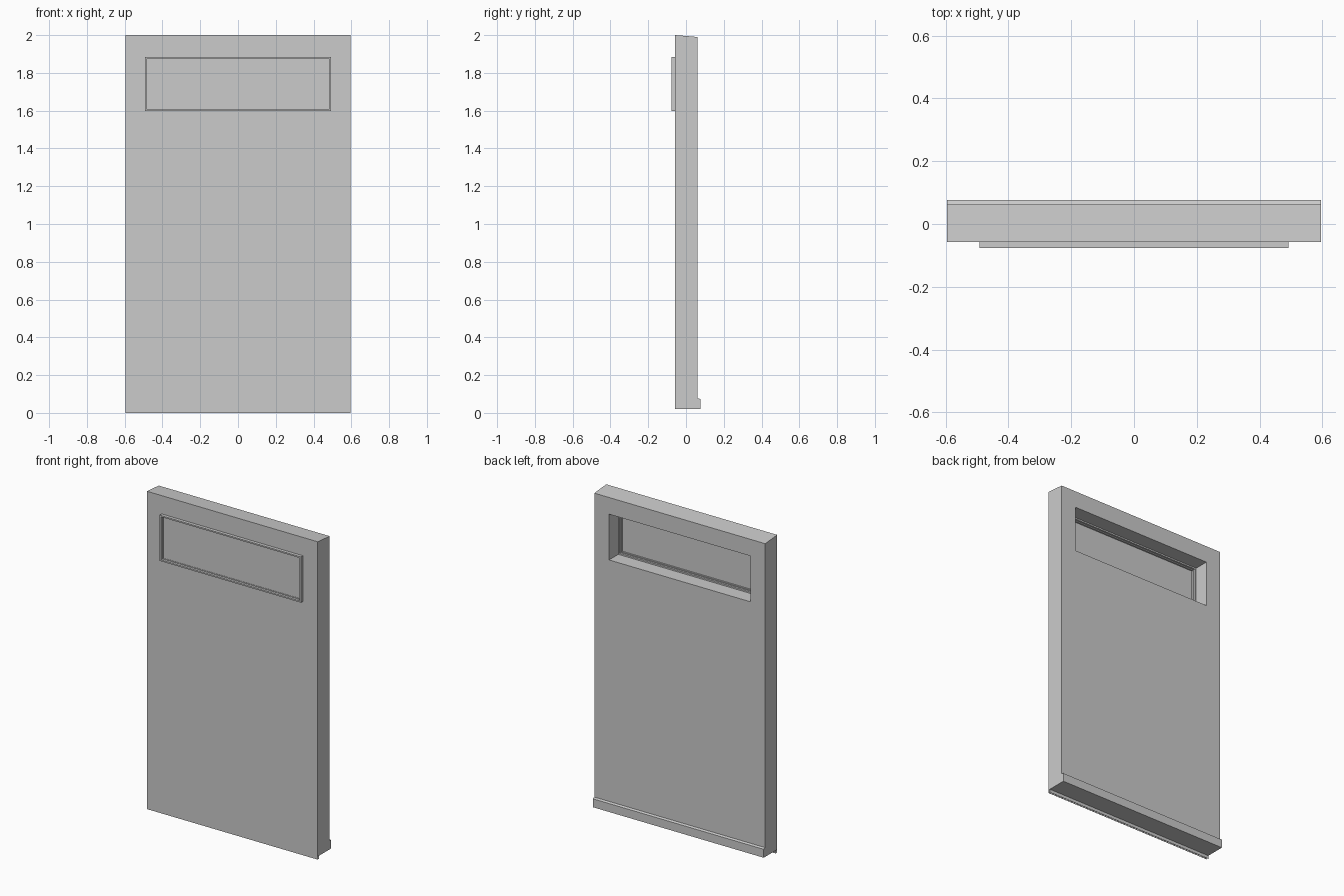
import bpy, bmesh

cube = bpy.data.objects.get("Cube")
if cube:
    bpy.data.objects.remove(cube, do_unlink=True)

grey = bpy.data.materials.new("door_grey")
grey.use_nodes = True
GREY = (0.6, 0.6, 0.6, 1)
grey.diffuse_color = GREY
grey.node_tree.nodes["Principled BSDF"].inputs["Base Color"].default_value = GREY


def finish(name, bm):
    bmesh.ops.recalc_face_normals(bm, faces=bm.faces)
    mesh = bpy.data.meshes.new(name)
    bm.to_mesh(mesh)
    bm.free()
    mesh.materials.append(grey)
    obj = bpy.data.objects.new(name, mesh)
    bpy.context.collection.objects.link(obj)
    return obj


def box(name, x, y, z):
    """Box from three (low, high) ranges."""
    bm = bmesh.new()
    bmesh.ops.create_cube(bm, size=1)
    for v in bm.verts:
        v.co = [r[0] if c < 0 else r[1] for c, r in zip(v.co, (x, y, z))]
    return finish(name, bm)


def extrude_x(name, profile, half):
    """Side profile of (y, z) points drawn out along x."""
    bm = bmesh.new()
    face = bm.faces.new([bm.verts.new((-half, y, z)) for y, z in profile])
    new = bmesh.ops.extrude_face_region(bm, geom=[face])["geom"]
    verts = [g for g in new if isinstance(g, bmesh.types.BMVert)]
    bmesh.ops.translate(bm, verts=verts, vec=(2 * half, 0, 0))
    return finish(name, bm)


def frame(name, half, low, high, width, y):
    """Rectangular ring made of four mitred sides."""
    def ring(bm, d, depth):
        return [bm.verts.new((sx * (half - d), depth, z)) for sx, z in
                ((-1, low + d), (1, low + d), (1, high - d), (-1, high - d))]
    bm = bmesh.new()
    loops = [ring(bm, d, depth) for d, depth in
             ((0, y[0]), (width, y[0]), (width, y[1]), (0, y[1]))]
    for i in range(4):
        a, b = loops[i], loops[(i + 1) % 4]
        for k in range(4):
            n = (k + 1) % 4
            bm.faces.new((a[k], a[n], b[n], b[k]))
    return finish(name, bm)


HALF, FRONT, BACK, DEEP = 0.595, -0.057, 0.062, 0.077
WIN, LOW, HIGH = 0.492, 1.597, 1.885

# Door slab with sloping top and a projecting foot at the back
slab = extrude_x("door_slab", [
    (FRONT, 0.02), (DEEP, 0.02), (DEEP, 0.073), (BACK, 0.078),
    (BACK, 1.99), (FRONT, 2.0)], HALF)

# Window opening
cutter = box("window_cutter", (-WIN, WIN), (-0.2, 0.2), (LOW, HIGH))
cutter.hide_render = True
cut = slab.modifiers.new("opening", "BOOLEAN")
cut.object = cutter
cut.solver = "EXACT"
bpy.context.view_layer.objects.active = slab
bpy.ops.object.modifier_apply(modifier=cut.name)
bpy.data.objects.remove(cutter, do_unlink=True)

# Window: projecting rim, inner bead and pane
frame("window_rim", WIN, LOW, HIGH, 0.009, (-DEEP, -0.03))
frame("window_bead", WIN - 0.009, LOW + 0.009, HIGH - 0.009, 0.006, (-0.062, -0.042))
box("window_pane", (-WIN + 0.009, WIN - 0.009), (-0.06, -0.052),
    (LOW + 0.009, HIGH - 0.009))

# Thin sealing lips under the front edge
for i, y in enumerate((FRONT + 0.001, FRONT + 0.012)):
    box(f"bottom_seal_{i + 1}", (-HALF, HALF), (y, y + 0.001), (0, 0.02))
